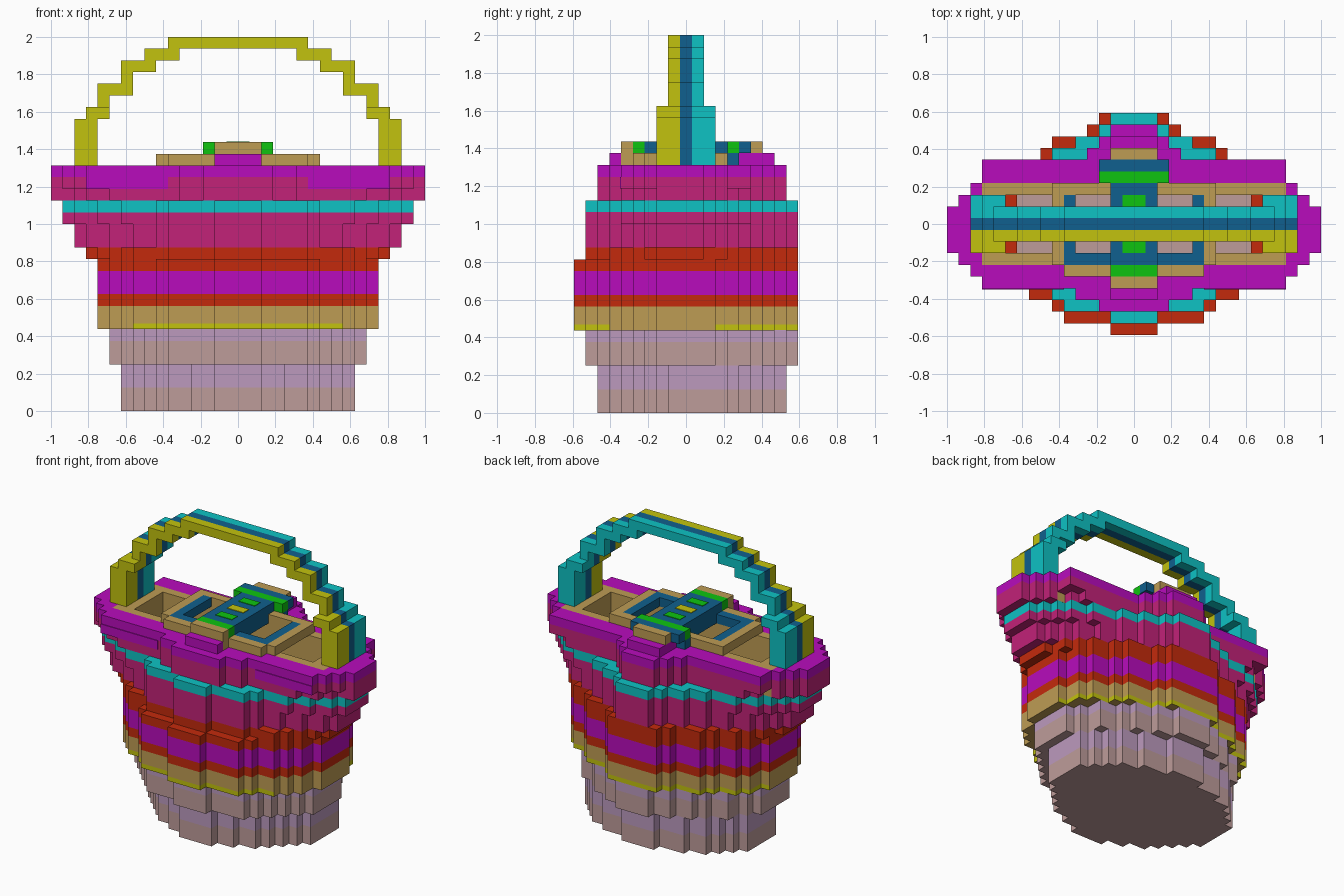
import bpy, bmesh

cube = bpy.data.objects.get("Cube")
if cube:
    bpy.data.objects.remove(cube)

U = 0.0625          # size of one block
Y0 = -9.5 * U       # front edge of the block grid


def make_mat(name, rgb):
    m = bpy.data.materials.new(name)
    col = [((c / 255 + 0.055) / 1.055) ** 2.4 if c > 10 else c / 255 / 12.92 for c in rgb] + [1.0]
    m.use_nodes = True
    m.diffuse_color = col
    m.node_tree.nodes["Principled BSDF"].inputs["Base Color"].default_value = col
    return m


MAGENTA = make_mat("magenta", (184, 12, 188))
PINK = make_mat("deep pink", (194, 34, 120))
CYAN = make_mat("cyan", (14, 194, 196))
RED = make_mat("brick red", (196, 42, 12))
YELLOW = make_mat("mustard yellow", (194, 194, 14))
TAN = make_mat("tan", (190, 156, 84))
BLUE = make_mat("dark blue", (16, 96, 142))
GREEN = make_mat("green", (14, 196, 16))
ROSE = make_mat("dusty rose", (190, 156, 154))
LILAC = make_mat("lilac", (188, 154, 190))


def finish(name, bm, mats):
    bmesh.ops.recalc_face_normals(bm, faces=bm.faces)
    me = bpy.data.meshes.new(name)
    bm.to_mesh(me)
    bm.free()
    for m in mats:
        me.materials.append(m)
    ob = bpy.data.objects.new(name, me)
    bpy.context.collection.objects.link(ob)
    return ob


def boxes(name, mat, spans):
    """One object made of boxes given as (x0, x1, y0, y1, z0, z1)."""
    bm = bmesh.new()
    for x0, x1, y0, y1, z0, z1 in spans:
        vs = bmesh.ops.create_cube(bm, size=1)["verts"]
        for v in vs:
            v.co.x = x0 if v.co.x < 0 else x1
            v.co.y = y0 if v.co.y < 0 else y1
            v.co.z = z0 if v.co.z < 0 else z1
    return finish(name, bm, [mat])


def both(x0, x1, *rest):
    """The same box on the left and the right."""
    return [(x0, x1, *rest), (-x1, -x0, *rest)]


def band(name, mat, rows, z0, z1, hole=None, ends=None):
    """Stepped slab: rows holds half widths in blocks, front to back."""
    pts = []
    for j, w in enumerate(rows):
        if w:
            if pts and pts[-1][0] == w * U:
                pts.pop()
            else:
                pts.append((w * U, Y0 + j * U))
            pts.append((w * U, Y0 + (j + 1) * U))
    pts += [(-x, y) for x, y in reversed(pts)]
    bm = bmesh.new()
    face = bm.faces.new([bm.verts.new((x, y, z0)) for x, y in pts])
    ext = bmesh.ops.extrude_face_region(bm, geom=[face])["geom"]
    for v in ext:
        if isinstance(v, bmesh.types.BMVert):
            v.co.z = z1
    ob = finish(name, bm, [mat] + ([ends] if ends else []))
    if ends:    # front and back faces take the second colour
        for p in ob.data.polygons:
            if abs(p.normal.z) < 0.5 and (p.center.y < -0.4 or p.center.y > 0.13):
                p.material_index = 1
    if hole:
        hx, hy = hole
        cutter = boxes("cutter", mat, [(-hx, hx, -hy, hy, z0 - 0.1, z1 + 0.1)])
        cutter.hide_render = True
        mod = ob.modifiers.new("hollow", "BOOLEAN")
        mod.operation, mod.solver, mod.object = "DIFFERENCE", "EXACT", cutter
        bpy.context.view_layer.objects.active = ob
        bpy.ops.object.modifier_apply(modifier=mod.name)
        me = cutter.data
        bpy.data.objects.remove(cutter)
        bpy.data.meshes.remove(me)
    return ob


# Basket outlines, from the foot to the rim
FOOT = [0, 0, 2, 4, 6, 7, 8, 9, 10, 10, 10, 10, 10, 9, 8, 7, 5, 2, 0]
LOWER = [0, 2, 6, 7, 8, 9, 10, 11, 11, 11, 11, 11, 10, 9, 9, 7, 6, 4, 2]
BELLY = [2, 6, 7, 9, 10, 11, 11, 12, 12, 12, 12, 12, 11, 11, 10, 8, 7, 4, 3]
SHOULDER = [0, 2, 6, 9, 10, 11, 12, 13, 13, 13, 13, 12, 12, 11, 10, 8, 7, 4, 3]
FLARE = [0, 2, 6, 7, 9, 11, 13, 14, 14, 14, 14, 13, 12, 11, 9, 7, 5, 3, 2]
COLLAR = [0, 2, 6, 7, 10, 12, 14, 15, 15, 15, 15, 14, 13, 12, 10, 7, 5, 3, 2]
RIM_LOW = [0, 0, 3, 5, 11, 13, 14, 16, 16, 16, 16, 15, 14, 12, 11, 4, 3, 2, 0]
RIM = [0, 0, 3, 5, 13, 14, 15, 16, 16, 16, 16, 15, 14, 13, 13, 4, 3, 2, 0]

WELL = (0.625, 0.15625)      # hollow in the body
NECK = (0.6875, 0.15625)     # hollow near the top
MOUTH = (0.8125, 0.21875)    # opening in the rim

band("foot", ROSE, FOOT, 0, 0.125)
band("foot_stripe", LILAC, FOOT, 0.125, 0.25)
band("lower_wall", ROSE, LOWER, 0.25, 0.375)
band("lower_wall_stripe", LILAC, LOWER, 0.375, 0.4375, WELL)
band("belly_trim", TAN, BELLY, 0.4375, 0.469, WELL, YELLOW)
band("belly_tan", TAN, BELLY, 0.469, 0.5625, WELL)
band("belly_red_low", RED, BELLY, 0.5625, 0.625, WELL)
band("belly_magenta", MAGENTA, BELLY, 0.625, 0.75, WELL)
band("belly_red_high", RED, BELLY, 0.75, 0.8125, WELL)
band("shoulder", RED, SHOULDER, 0.8125, 0.875, WELL)
band("flared_wall", PINK, FLARE, 0.875, 1.0, NECK)
band("collar", PINK, COLLAR, 1.0, 1.0625, NECK)
band("collar_stripe", CYAN, COLLAR, 1.0625, 1.125, NECK)
band("rim_underside", PINK, RIM_LOW, 1.125, 1.1875, MOUTH)
band("rim_wall", PINK, RIM, 1.1875, 1.25, MOUTH)
band("rim_top", MAGENTA, RIM, 1.25, 1.3125, MOUTH)

# Thicker rim edge on the front, and bumps at the middle of the rim
boxes("rim_front_edge", MAGENTA, both(0.375, 0.8125, -0.349, -0.344, 1.1875, 1.25))
boxes("rim_bumps", MAGENTA, [(-0.125, 0.125, -0.406, -0.344, 1.3125, 1.375),
                             (-0.125, 0.125, 0.281, 0.469, 1.3125, 1.375)])

# Tan lining of the mouth
boxes("mouth_lining", TAN,
      both(0.6875, 0.8125, -0.219, 0.219, 1.125, 1.3125)
      + [(-0.6875, 0.6875, s - 0.03125, s + 0.03125, 1.125, 1.3125) for s in (-0.1875, 0.1875)])

# Lid: tan outer frame with a blue inner frame
L0, L1 = 1.3125, 1.375
boxes("lid_frame", TAN,
      both(0.375, 0.4375, -0.219, 0.219, L0, L1)
      + both(0.125, 0.375, 0.156, 0.219, L0, L1)
      + [(-0.375, 0.375, -0.281, -0.219, L0, L1), (-0.125, 0.125, -0.344, -0.281, L0, L1)])
boxes("lid_inner_frame", BLUE,
      both(0.3125, 0.375, -0.156, 0.156, L0, L1)
      + both(0.125, 0.375, -0.219, -0.156, L0, L1)
      + [(-0.1875, 0.1875, 0.219, 0.281, L0, L1)])

# Raised clasp bar across the lid
B1 = 1.4375
boxes("clasp_bar", BLUE, [(-0.125, 0.125, -0.219, 0.219, L0, B1),
                          (-0.1875, 0.1875, 0.281, 0.344, L1, B1)])
boxes("clasp_green_bands", GREEN, [(-0.125, 0.125, -0.281, -0.219, L1, B1),
                                   (-0.1875, 0.1875, 0.219, 0.281, L1, B1)])
boxes("clasp_ends", TAN, [(-0.125, 0.125, -0.344, -0.281, L1, B1),
                          (-0.125, 0.125, 0.344, 0.406, L1, B1)])
boxes("clasp_green_marks", GREEN, [(-0.0625, 0.0625, s - 0.03125, s + 0.03125, B1, B1 + 0.004)
                                   for s in (-0.125, 0.125)])
boxes("clasp_yellow_mark", YELLOW, [(-0.0625, 0.0625, -0.031, 0.031, B1, B1 + 0.004)])

# Stepped arch handle: (inner x, outer x, bottom z, top z, half depth)
STEPS = [(0.75, 0.875, 1.3125, 1.5625, 0.156), (0.6875, 0.8125, 1.5625, 1.625, 0.156),
         (0.6875, 0.75, 1.625, 1.6875, 0.094), (0.5625, 0.75, 1.6875, 1.75, 0.094),
         (0.5625, 0.625, 1.75, 1.8125, 0.094), (0.4375, 0.625, 1.8125, 1.875, 0.094),
         (0.3125, 0.5, 1.875, 1.9375, 0.094), (0.0, 0.375, 1.9375, 2.0, 0.094)]
H = U / 2
front, middle, back = [], [], []
for xi, xo, z0, z1, d in STEPS:
    front += both(xi, xo, -d, -H, z0, z1)
    middle += both(xi, xo, -H, H, z0, z1)
    back += both(xi, xo, H, d, z0, z1)
boxes("handle_front", YELLOW, front)
boxes("handle_core", BLUE, middle)
boxes("handle_back", CYAN, back)
